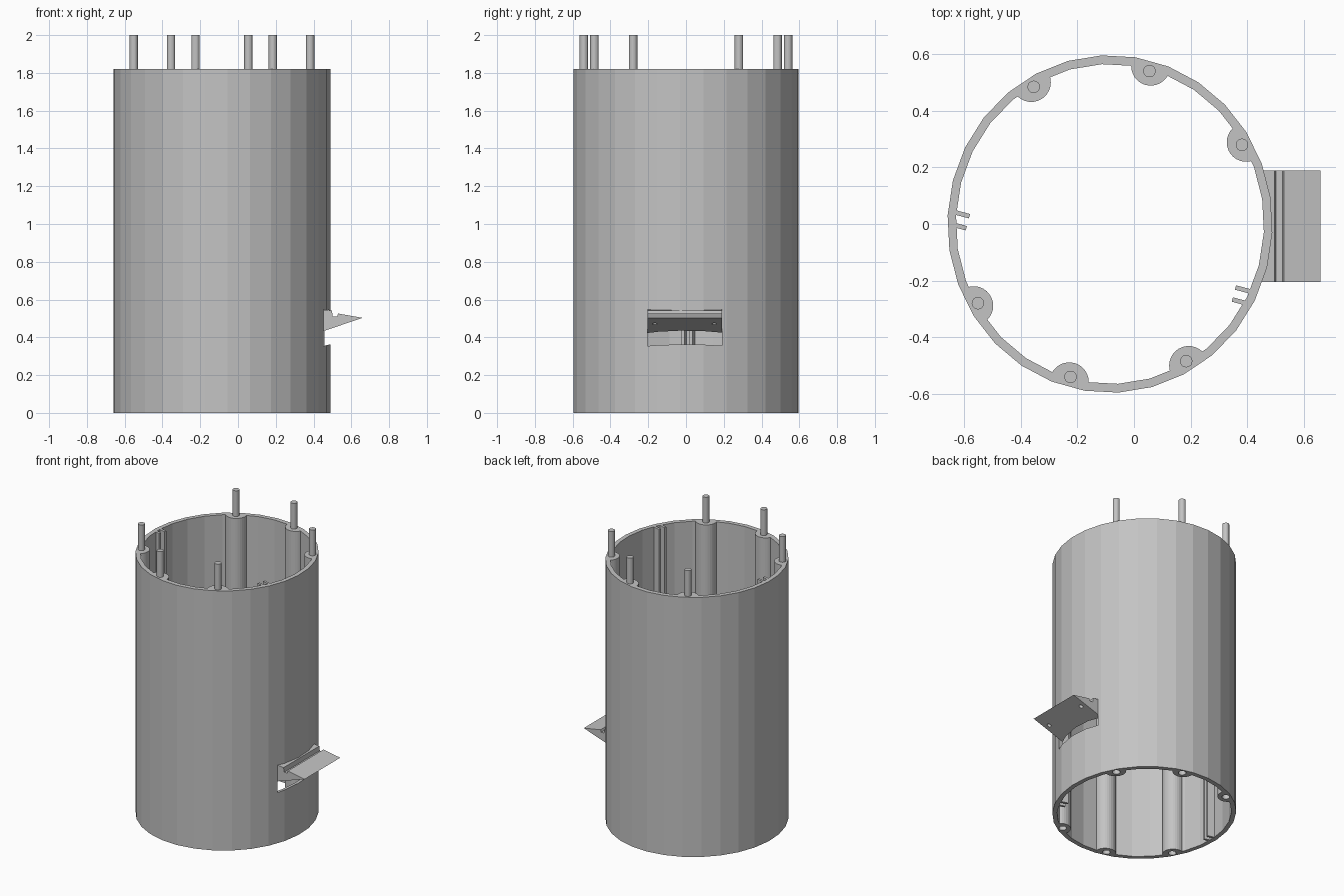
import bpy, bmesh, math

if "Cube" in bpy.data.objects:
    bpy.data.objects.remove(bpy.data.objects["Cube"])

CX, H = -0.085, 1.82           # tube axis x, tube height
SX = 0.963                     # tube is slightly narrower in x
R_OUT, R_IN = 0.597, 0.566

grey = bpy.data.materials.new("plain_grey")
grey.diffuse_color = (0.55, 0.55, 0.55, 1)
grey.use_nodes = True
grey.node_tree.nodes["Principled BSDF"].inputs["Base Color"].default_value = grey.diffuse_color


def make_prism(name, pts, to3d, a, b):
    """Extrude a closed 2D outline from depth a to depth b."""
    bm = bmesh.new()
    lo = [bm.verts.new(to3d(p, a)) for p in pts]
    hi = [bm.verts.new(to3d(p, b)) for p in pts]
    n = len(pts)
    bm.faces.new(lo)
    bm.faces.new(hi)
    for i in range(n):
        j = (i + 1) % n
        bm.faces.new((lo[i], lo[j], hi[j], hi[i]))
    bmesh.ops.recalc_face_normals(bm, faces=bm.faces)
    me = bpy.data.meshes.new(name)
    bm.to_mesh(me)
    bm.free()
    me.materials.append(grey)
    ob = bpy.data.objects.new(name, me)
    bpy.context.collection.objects.link(ob)
    return ob


def upright(p, d):
    return (p[0], p[1], d)


def sideways(p, d):
    return (p[0], d, p[1])


def cylinder(name, x, y, r, z0, z1, sides=24, sx=1.0, turn=0.0):
    pts = [(x + sx * r * math.cos(turn + math.tau * i / sides),
            y + r * math.sin(turn + math.tau * i / sides)) for i in range(sides)]
    return make_prism(name, pts, upright, z0, z1)


def tube_core(name, r, z0, z1):
    return cylinder(name, CX, 0, r, z0, z1, 30, SX, math.radians(-3))


def boolean(ob, other, op):
    mod = ob.modifiers.new(op, 'BOOLEAN')
    mod.object, mod.operation, mod.solver = other, op, 'EXACT'
    bpy.context.view_layer.objects.active = ob
    bpy.ops.object.modifier_apply(modifier=mod.name)
    bpy.data.objects.remove(other, do_unlink=True)


# Hollow tube
shell = tube_core("tube_shell", R_OUT, 0, H)
boolean(shell, tube_core("bore", R_IN, -0.1, H + 0.1), 'DIFFERENCE')

# Screw bosses inside the wall, with alignment pins on top and sockets below
sockets = []
for k, deg in enumerate((30, 75, 120, 210, 255, 300)):
    c, s = math.cos(math.radians(deg)), math.sin(math.radians(deg))
    boss = cylinder("boss", CX + SX * 0.578 * c, 0.578 * s, 0.069, 0, H, 30)
    boolean(boss, tube_core("trim", 0.588, -0.1, H + 0.1), 'INTERSECT')
    boolean(shell, boss, 'UNION')
    px, py = CX + SX * 0.56 * c, 0.56 * s
    sockets.append((px, py))
    cylinder(f"pin_{k + 1}", px, py, 0.022, H - 0.05, 2.0, 20)
for px, py in sockets:
    boolean(shell, cylinder("socket", px, py, 0.025, -0.05, 0.2, 20), 'DIFFERENCE')

# Two pairs of ribs that guide a board across the tube
a = math.radians(-15)
for side in (-1, 1):
    for v in (-0.102, -0.146):
        corners = [(0.487, v - 0.008), (0.63, v - 0.008), (0.63, v + 0.008), (0.487, v + 0.008)]
        pts = [(CX + side * u * math.cos(a) - w * math.sin(a),
                side * u * math.sin(a) + w * math.cos(a)) for u, w in corners]
        rib = make_prism("rib", pts, upright, 0, H)
        boolean(rib, tube_core("trim", 0.586, -0.1, H + 0.1), 'INTERSECT')
        boolean(shell, rib, 'UNION')

# Window in the right wall
window = make_prism("window", [(0.38, 0.338), (0.6, 0.388), (0.6, 0.53), (0.38, 0.555)],
                    sideways, -0.205, 0.19)
boolean(shell, window, 'DIFFERENCE')

# Wedge-shaped hood filling the upper part of the window
hood = make_prism("window_hood",
                  [(0.38, 0.555), (0.497, 0.541), (0.502, 0.51), (0.525, 0.51),
                   (0.53, 0.526), (0.66, 0.503), (0.455, 0.434), (0.38, 0.41)],
                  sideways, -0.205, 0.19)
boolean(hood, tube_core("bore", R_IN, 0, 1), 'DIFFERENCE')
for y in (-0.165, 0.15):
    boolean(hood, cylinder("hole", 0.565, y, 0.013, 0.4, 0.505, 16), 'DIFFERENCE')
